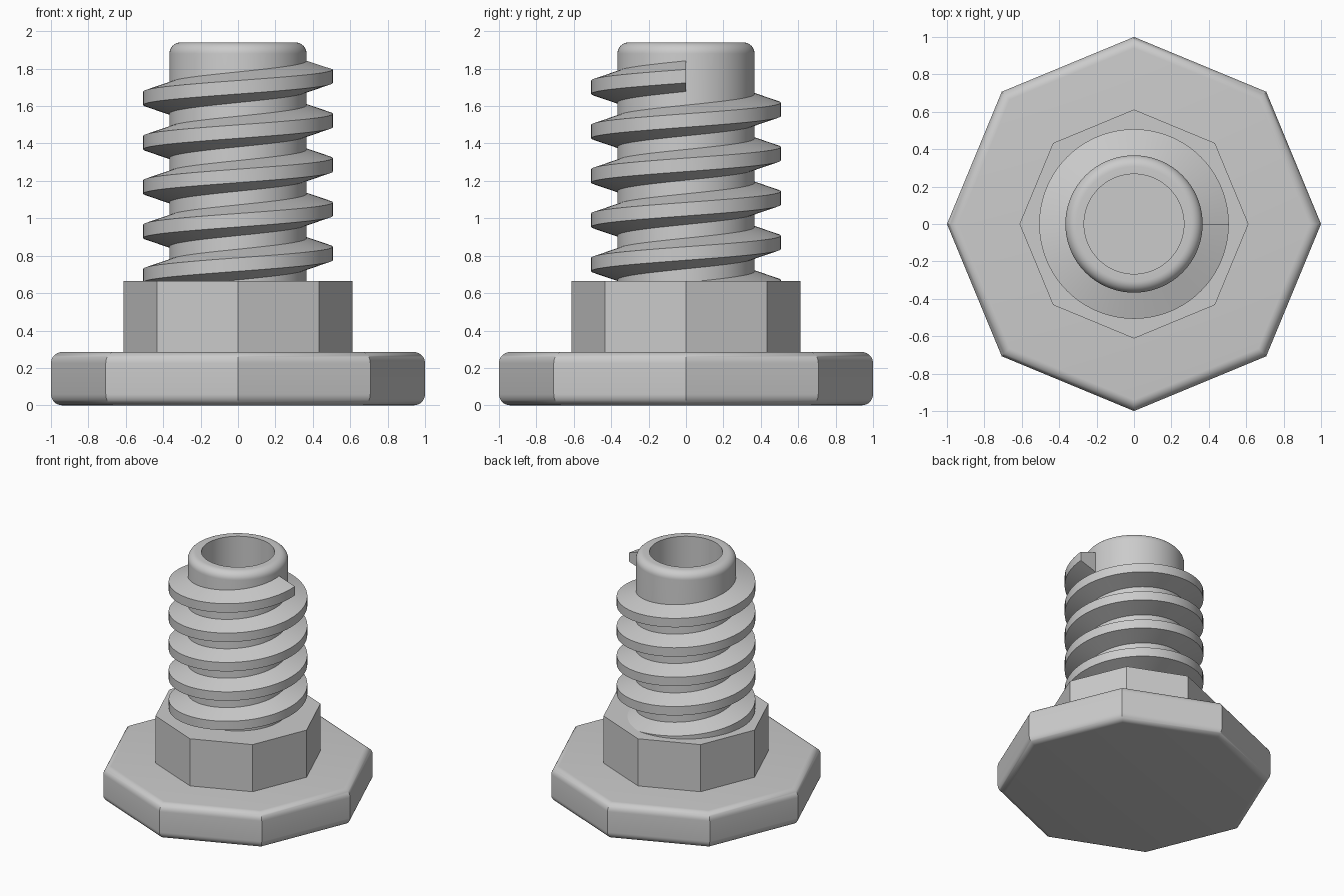
import bpy, bmesh, math
from math import sin, cos, pi

if "Cube" in bpy.data.objects:
    bpy.data.objects.remove(bpy.data.objects["Cube"])

grey = bpy.data.materials.new("plain grey")
grey.diffuse_color = (0.6, 0.6, 0.6, 1)
grey.use_nodes = True
grey.node_tree.nodes["Principled BSDF"].inputs["Base Color"].default_value = grey.diffuse_color


def finish(name, bm):
    bmesh.ops.recalc_face_normals(bm, faces=bm.faces)
    mesh = bpy.data.meshes.new(name)
    bm.to_mesh(mesh)
    bm.free()
    mesh.materials.append(grey)
    ob = bpy.data.objects.new(name, mesh)
    bpy.context.collection.objects.link(ob)
    bpy.ops.object.select_all(action='DESELECT')
    ob.select_set(True)
    bpy.context.view_layer.objects.active = ob
    bpy.ops.object.shade_smooth_by_angle(angle=math.radians(30))
    return ob


def lathe(name, profile, sides):
    """Stack rings of (radius, z) and cap both ends."""
    bm = bmesh.new()
    rings = [[bm.verts.new((r * cos(2 * pi * i / sides), r * sin(2 * pi * i / sides), z))
              for i in range(sides)] for r, z in profile]
    for a, b in zip(rings, rings[1:]):
        for i in range(sides):
            j = (i + 1) % sides
            bm.faces.new((a[i], a[j], b[j], b[i]))
    bm.faces.new(rings[0])
    bm.faces.new(rings[-1])
    return finish(name, bm)


def fillet(radius, z, size, start, steps=8):
    """Quarter-round points about (radius, z), from angle start."""
    return [(radius + size * cos(start + pi / 2 * k / steps),
             z + size * sin(start + pi / 2 * k / steps)) for k in range(steps + 1)]


# octagonal base plate with rounded rims
F = 0.06
lathe("base_plate", fillet(1 - F, F, F, -pi / 2) + fillet(1 - F, 0.285 - F, F, 0), 8)

# octagonal collar
lathe("collar", [(0.612, 0.27), (0.612, 0.665)], 8)

# hollow shaft with rounded lip
lathe("shaft", [(0.367, 0.3)] + fillet(0.367 - F, 1.94 - F, F, 0)
      + [(0.267, 1.94), (0.267, 0.4)], 96)

# helical thread: trapezoid section swept upwards, ending at angle zero
PITCH, TURNS, STEPS = 0.237, 5, 72
section = [(0.355, -0.086), (0.507, -0.036), (0.507, 0.036), (0.355, 0.086)]
bm = bmesh.new()
rows = []
for s in range(TURNS * STEPS + 1):
    a = 2 * pi * (s / STEPS - TURNS)
    z = 1.76 + PITCH * a / (2 * pi)
    rows.append([bm.verts.new((r * cos(a), r * sin(a), z + dz)) for r, dz in section])
for p, q in zip(rows, rows[1:]):
    for k in range(4):
        m = (k + 1) % 4
        bm.faces.new((p[k], p[m], q[m], q[k]))
bm.faces.new(rows[0])
bm.faces.new(rows[-1])
finish("thread", bm)
